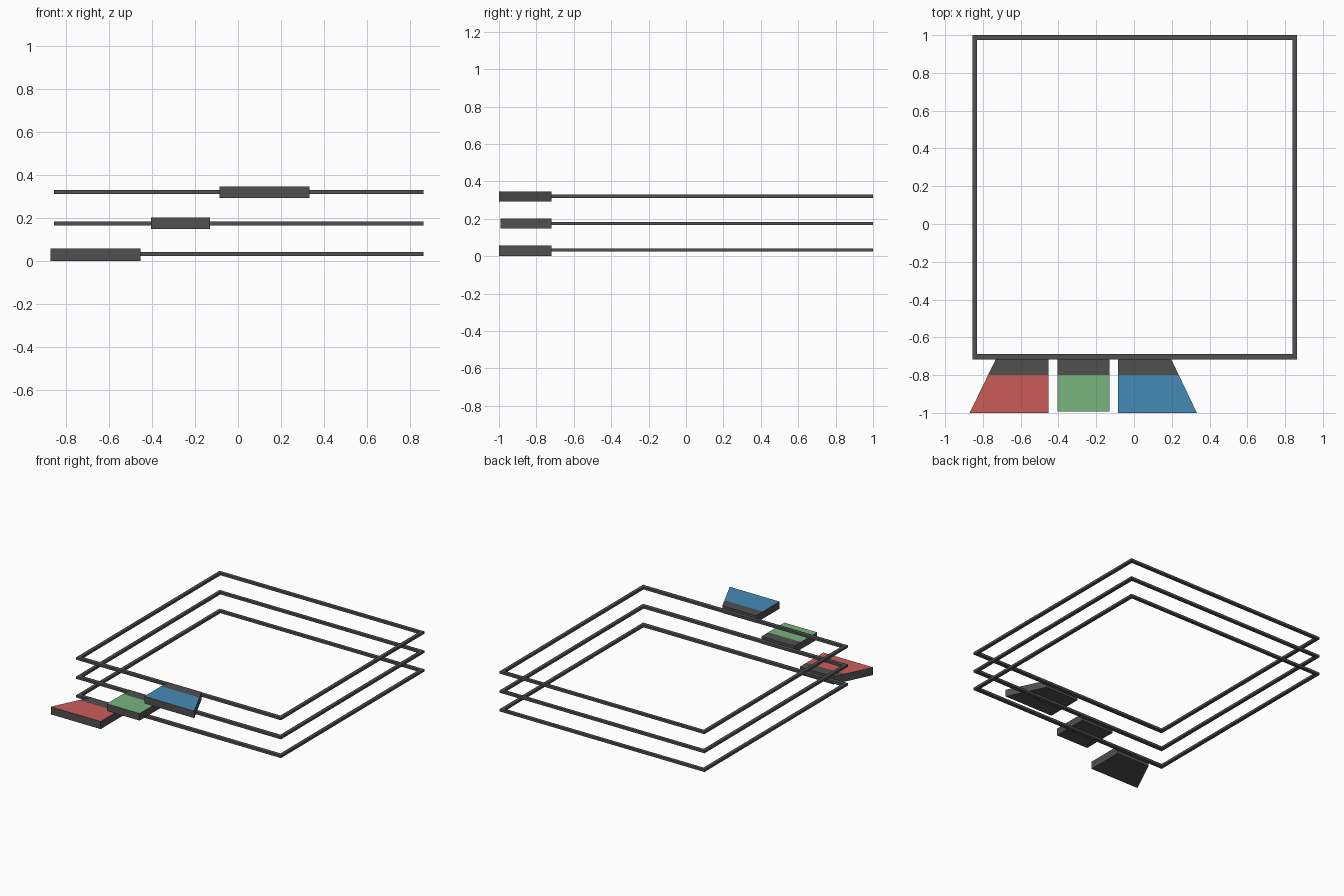
import bpy, bmesh

if "Cube" in bpy.data.objects:
    bpy.data.objects.remove(bpy.data.objects["Cube"])


def material(name, rgb):
    mat = bpy.data.materials.new(name)
    mat.diffuse_color = (*rgb, 1.0)
    mat.use_nodes = True
    mat.node_tree.nodes["Principled BSDF"].inputs["Base Color"].default_value = mat.diffuse_color
    return mat


DARK = material("dark_grey", (0.08, 0.08, 0.08))
RED = material("red", (0.60, 0.11, 0.10))
GREEN = material("green", (0.19, 0.46, 0.21))
BLUE = material("blue", (0.06, 0.26, 0.47))


def finish(name, bm, mats):
    bmesh.ops.recalc_face_normals(bm, faces=bm.faces[:])
    mesh = bpy.data.meshes.new(name)
    bm.to_mesh(mesh)
    bm.free()
    for mat in mats:
        mesh.materials.append(mat)
    bpy.context.collection.objects.link(bpy.data.objects.new(name, mesh))


def extrude_up(bm, faces, height):
    new = bmesh.ops.extrude_face_region(bm, geom=faces)["geom"]
    verts = [v for v in new if isinstance(v, bmesh.types.BMVert)]
    bmesh.ops.translate(bm, verts=verts, vec=(0, 0, height))


# Thin square border of constant section, open in the middle
def make_frame(name, z):
    x0, x1, y0, y1, side, front, h = -0.855, 0.863, -0.718, 1.0, 0.025, 0.03, 0.018
    bm = bmesh.new()

    def ring(l, r, f, b):
        return [bm.verts.new((x, y, z - h / 2))
                for x, y in ((l, f), (r, f), (r, b), (l, b))]

    outer = ring(x0, x1, y0, y1)
    inner = ring(x0 + side, x1 - side, y0 + front, y1 - side)
    faces = []
    for i in range(4):
        j = (i + 1) % 4
        faces.append(bm.faces.new((outer[i], outer[j], inner[j], inner[i])))
    extrude_up(bm, faces, h)
    finish(name, bm, [DARK])


# Solid tab whose top is coloured except for a dark strip at the back
def make_tab(name, outline, z0, z1, color):
    bm = bmesh.new()
    base = bm.faces.new([bm.verts.new((x, y, z0)) for x, y in outline])
    extrude_up(bm, [base], z1 - z0)
    bmesh.ops.bisect_plane(bm, geom=bm.verts[:] + bm.edges[:] + bm.faces[:],
                           plane_co=(0, -0.80, 0), plane_no=(0, 1, 0))
    for f in bm.faces:
        top = all(v.co.z > z1 - 1e-4 for v in f.verts)
        f.material_index = int(top and f.calc_center_median().y < -0.80)
    finish(name, bm, [DARK, color])


# Three stacked frames
for label, z in (("lower", 0.033), ("middle", 0.175), ("upper", 0.32)):
    make_frame(label + "_frame", z)

# One staggered tab per frame
make_tab("lower_tab", [(-0.87, -1.0), (-0.452, -1.0), (-0.452, -0.718), (-0.733, -0.718)],
         0.0, 0.058, RED)
make_tab("middle_tab", [(-0.405, -0.993), (-0.13, -0.993), (-0.13, -0.718), (-0.405, -0.718)],
         0.148, 0.202, GREEN)
make_tab("upper_tab", [(-0.085, -1.0), (0.333, -1.0), (0.198, -0.718), (-0.085, -0.718)],
         0.293, 0.347, BLUE)
